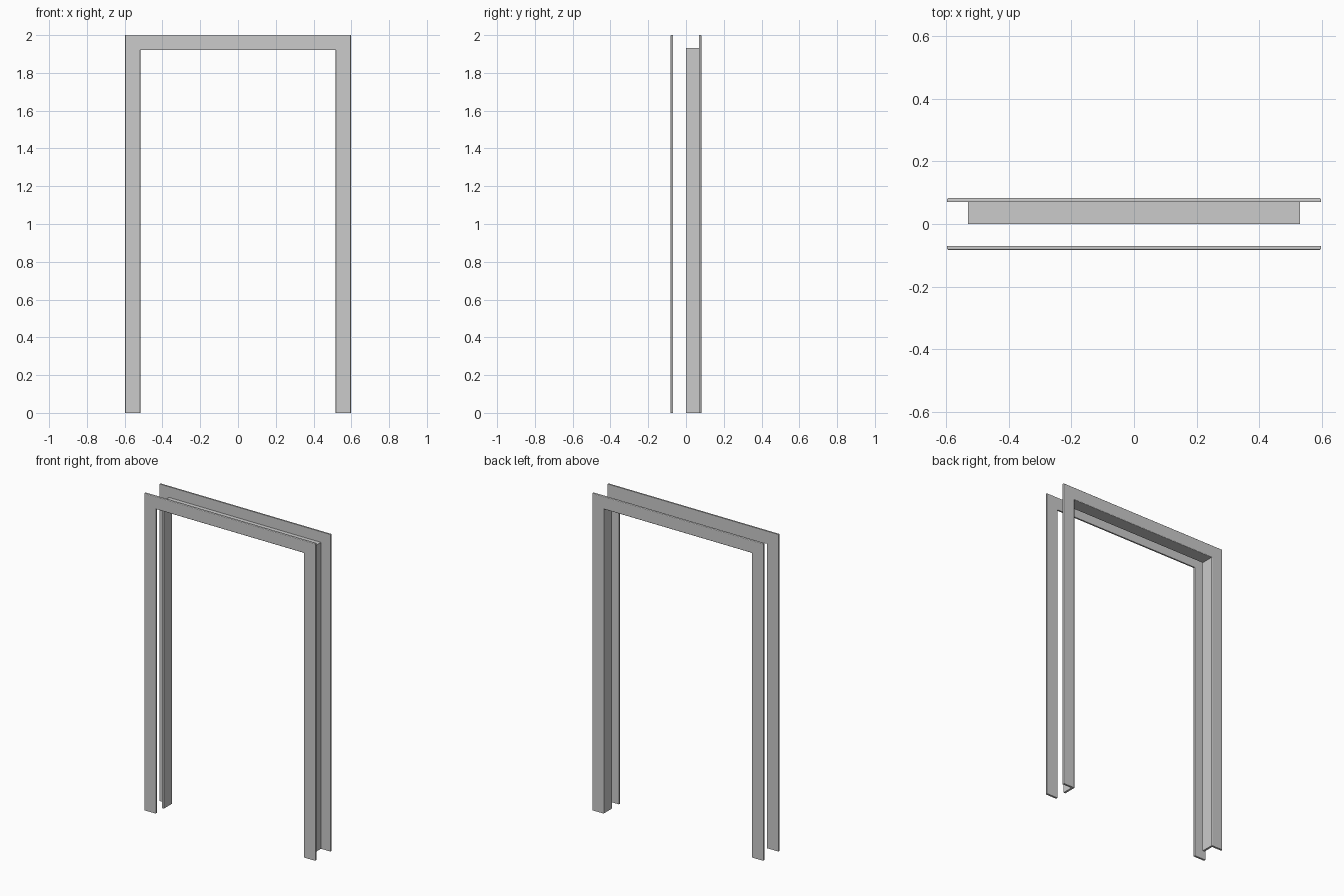
import bpy, bmesh, math

if "Cube" in bpy.data.objects:
    bpy.data.objects.remove(bpy.data.objects["Cube"])

HALF_W, HEIGHT = 0.597, 2.0


def sweep_frame(name, profile):
    """Sweep a (inset, y) profile up, across and down the opening with mitred corners."""
    bm = bmesh.new()
    rings = []
    for sx, top in ((-1, False), (-1, True), (1, True), (1, False)):
        rings.append([bm.verts.new((sx * (HALF_W - u), y, HEIGHT - u if top else 0))
                      for u, y in profile])
    n = len(profile)
    for a, b in zip(rings, rings[1:]):
        for i in range(n):
            j = (i + 1) % n
            bm.faces.new((a[i], a[j], b[j], b[i]))
    bm.faces.new(rings[0])
    bm.faces.new(rings[-1])
    bmesh.ops.recalc_face_normals(bm, faces=bm.faces)
    mesh = bpy.data.meshes.new(name)
    bm.to_mesh(mesh)
    bm.free()
    obj = bpy.data.objects.new(name, mesh)
    bpy.context.collection.objects.link(obj)
    return obj


def casing_profile(side, width=0.08, inner=0.07, outer=0.0825, r=0.004, steps=3):
    """Flat board whose two exposed long edges are rounded."""
    pts = [(0, side * inner)]
    for i in range(steps + 1):
        t = math.pi / 2 * i / steps
        pts.append((r - r * math.cos(t), side * (outer - r + r * math.sin(t))))
    for i in range(steps + 1):
        t = math.pi / 2 * i / steps
        pts.append((width - r + r * math.sin(t), side * (outer - r + r * math.cos(t))))
    pts.append((width, side * inner))
    return pts


# Front and back casings
sweep_frame("front_casing", casing_profile(-1))
sweep_frame("back_casing", casing_profile(1))

# Jamb lining, joined to the back casing and reaching half the wall depth
sweep_frame("jamb_lining", [(0.067, 0.0), (0.08, 0.0), (0.08, 0.07), (0.067, 0.07)])
